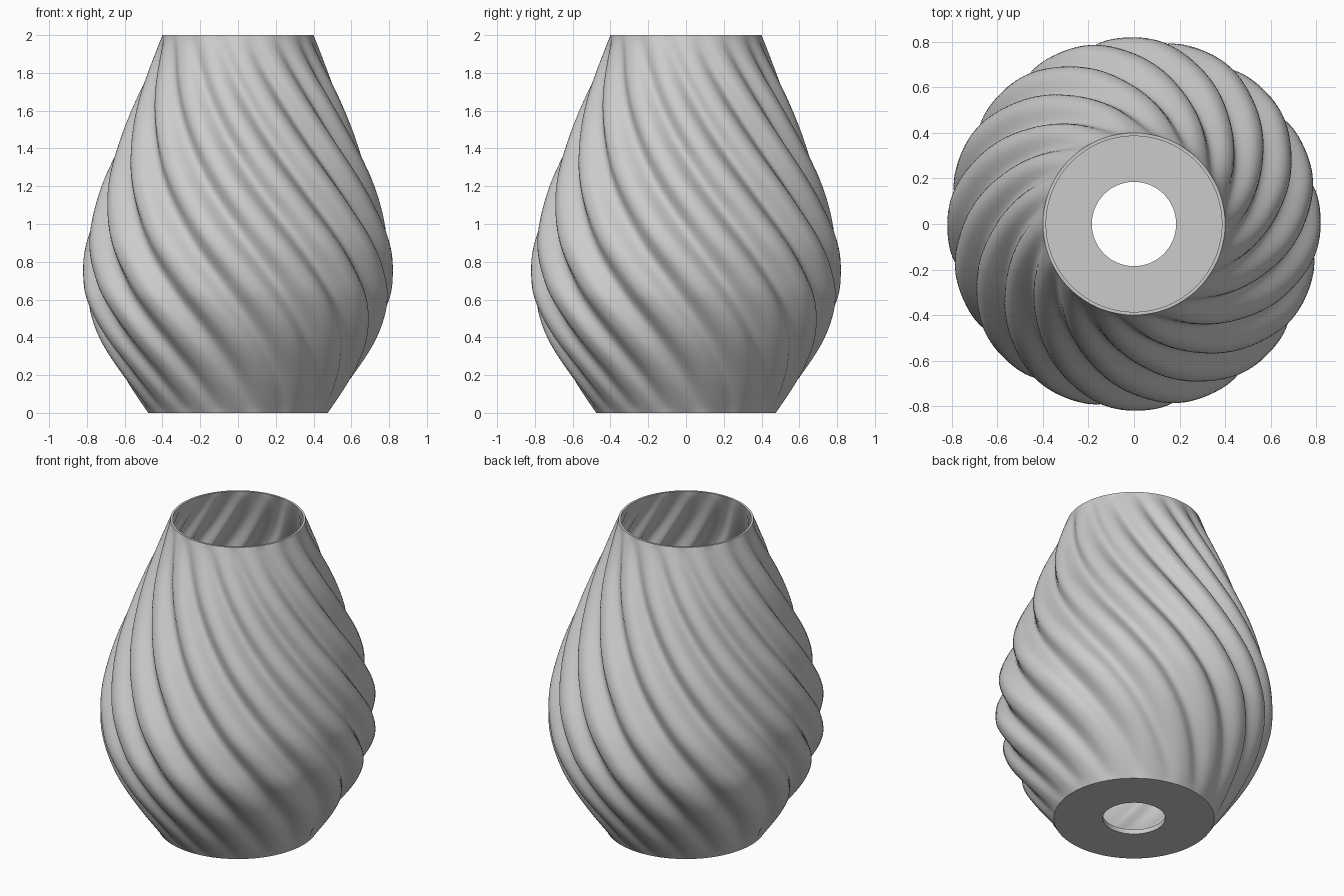
import bpy, bmesh, math

if "Cube" in bpy.data.objects:
    bpy.data.objects.remove(bpy.data.objects["Cube"], do_unlink=True)

LOBES, SIDES, ROWS = 16, 320, 96
HOLE, WALL, FLOOR = 0.185, 0.014, 0.03
PROFILE = [(0, .475), (.2, .615), (.4, .735), (.6, .808), (.75, .82), (.9, .808),
           (1.1, .755), (1.25, .705), (1.42, .637), (1.65, .545), (1.85, .46), (2, .4)]


def slope(i):
    a, b = PROFILE[max(i - 1, 0)], PROFILE[min(i + 1, len(PROFILE) - 1)]
    return (b[1] - a[1]) / (b[0] - a[0])


def body_radius(z):
    """Smooth curve through the profile points."""
    i = max(k for k in range(len(PROFILE) - 1) if PROFILE[k][0] <= z)
    (z0, r0), (z1, r1) = PROFILE[i], PROFILE[i + 1]
    h = z1 - z0
    t = (z - z0) / h
    s = t * t * (3 - 2 * t)
    return r0 + (r1 - r0) * s + h * t * (1 - t) * ((1 - t) * slope(i) - t * slope(i + 1))


def fluted(z, angle, inset):
    """Radius of the twisted, fluted wall; flutes fade out at both rims."""
    groove = math.radians(-44) - (z - 0.55)
    wave = (0.5 + 0.5 * math.cos(LOBES * (angle - groove))) ** 1.5
    depth = 0.07 * max(0, math.sin(math.pi * z / 2)) ** 0.7
    return body_radius(z) - inset - depth * wave


def ring(bm, z, radius):
    verts = []
    for k in range(SIDES):
        a = math.tau * k / SIDES
        r = radius(a)
        verts.append(bm.verts.new((r * math.cos(a), r * math.sin(a), z)))
    return verts


# Closed shell: base hole, outer wall, rim, inner wall, floor
bm = bmesh.new()
rings = [ring(bm, 0, lambda a: HOLE)]
for j in range(ROWS + 1):
    z = 2 * j / ROWS
    rings.append(ring(bm, z, lambda a: fluted(z, a, 0)))
for j in range(ROWS, -1, -1):
    z = FLOOR + (2 - FLOOR) * j / ROWS
    rings.append(ring(bm, z, lambda a: fluted(z, a, WALL)))
rings.append(ring(bm, FLOOR, lambda a: HOLE))
for lower, upper in zip(rings, rings[1:] + rings[:1]):
    for k in range(SIDES):
        n = (k + 1) % SIDES
        bm.faces.new((lower[k], lower[n], upper[n], upper[k]))
bmesh.ops.recalc_face_normals(bm, faces=bm.faces)
mesh = bpy.data.meshes.new("fluted_shade")
bm.to_mesh(mesh)
bm.free()
shade = bpy.data.objects.new("fluted_shade", mesh)
bpy.context.collection.objects.link(shade)

# Plain grey material
grey = bpy.data.materials.new("light_grey")
grey.use_nodes = True
colour = (0.6, 0.6, 0.6, 1)
grey.diffuse_color = colour
grey.node_tree.nodes["Principled BSDF"].inputs["Base Color"].default_value = colour
mesh.materials.append(grey)

bpy.context.view_layer.objects.active = shade
shade.select_set(True)
bpy.ops.object.shade_smooth_by_angle(angle=math.radians(40))
